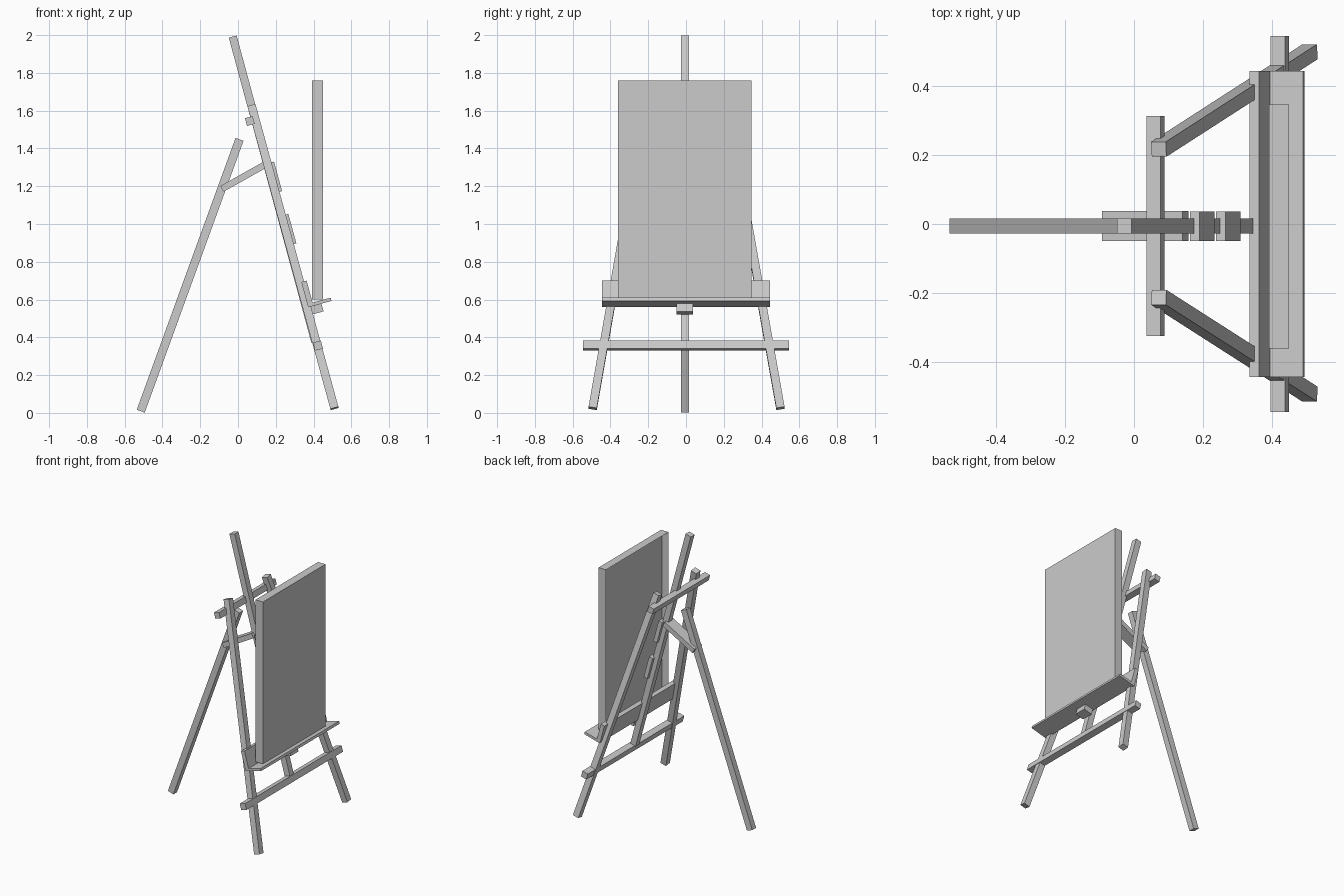
import bpy, bmesh, math
from mathutils import Vector, Matrix

if "Cube" in bpy.data.objects:
    bpy.data.objects.remove(bpy.data.objects["Cube"])

TILT = math.radians(15.3)
N = Vector((math.cos(TILT), 0, math.sin(TILT)))    # out of the easel plane
U = Vector((-math.sin(TILT), 0, math.cos(TILT)))   # up along the easel plane
Y = Vector((0, 1, 0))
YC = -0.006                                        # centre line of mast and canvas


def box(name, centre, axes, size):
    bm = bmesh.new()
    bmesh.ops.create_cube(bm, size=1)
    m = Matrix([a * s for a, s in zip(axes, size)]).transposed().to_4x4()
    m.translation = centre
    bm.transform(m)
    bmesh.ops.recalc_face_normals(bm, faces=bm.faces)
    me = bpy.data.meshes.new(name)
    bm.to_mesh(me)
    bm.free()
    ob = bpy.data.objects.new(name, me)
    bpy.context.collection.objects.link(ob)
    return ob


def beam(name, p0, p1, width, depth, normal=None):
    """Square-ended bar between two points."""
    p0, p1 = Vector(p0), Vector(p1)
    a = (p1 - p0).normalized()
    n = normal or Y.cross(a)
    n = (n - a * n.dot(a)).normalized()
    return box(name, (p0 + p1) / 2, (n, a.cross(n), a), (depth, width, (p1 - p0).length))


def slab(name, n, y, u):
    """Box in the tilted easel frame, given (min, max) ranges."""
    mid = [(r[0] + r[1]) / 2 for r in (n, y, u)]
    return box(name, N * mid[0] + Y * mid[1] + U * mid[2], (N, Y, U),
               [r[1] - r[0] for r in (n, y, u)])


# splayed front legs
for side, s in (("left", -1), ("right", 1)):
    beam(f"front_leg_{side}", (0.511, s * 0.497 + 0.003, 0.024),
         (0.072, s * 0.215 + 0.002, 1.626), 0.044, 0.044, N)

# central mast, rear leg and the brace between them
beam("mast", (0.410, YC, 0.374), (-0.028, YC, 1.992), 0.043, 0.043)
beam("rear_leg", (-0.515, YC, 0.009), (0.008, YC, 1.448), 0.043, 0.045)
beam("brace", (-0.085, YC, 1.186), (0.15, YC, 1.318), 0.087, 0.035)

# cross rails
slab("lower_rail", (0.480, 0.524), (-0.546, 0.546), (0.210, 0.254))
slab("upper_rail", (0.447, 0.489), (-0.325, 0.313), (1.453, 1.495))

# guide blocks on the mast
for i, u in enumerate((1.071, 0.784)):
    slab(f"guide_block_{i + 1}", (0.506, 0.535), (YC - 0.043, YC + 0.043), (u, u + 0.162))

# canvas shelf
slab("shelf_back", (0.506, 0.535), (-0.445, 0.445), (0.445, 0.580))
slab("shelf_ledge", (0.510, 0.634), (-0.445, 0.445), (0.441, 0.459))
slab("shelf_block", (0.515, 0.579), (YC - 0.043, YC + 0.043), (0.399, 0.441))

# canvas, with the back recessed inside its frame
canvas = box("canvas", Vector((0.421, -0.007, 1.18)),
             (Vector((1, 0, 0)), Y, Vector((0, 0, 1))), (0.059, 0.708, 1.16))
bm = bmesh.new()
bm.from_mesh(canvas.data)
bm.normal_update()
back = min(bm.faces, key=lambda f: f.calc_center_median().x)
bmesh.ops.inset_region(bm, faces=[back], thickness=0.035)
bmesh.ops.translate(bm, verts=back.verts, vec=(0.035, 0, 0))
bm.to_mesh(canvas.data)
bm.free()
